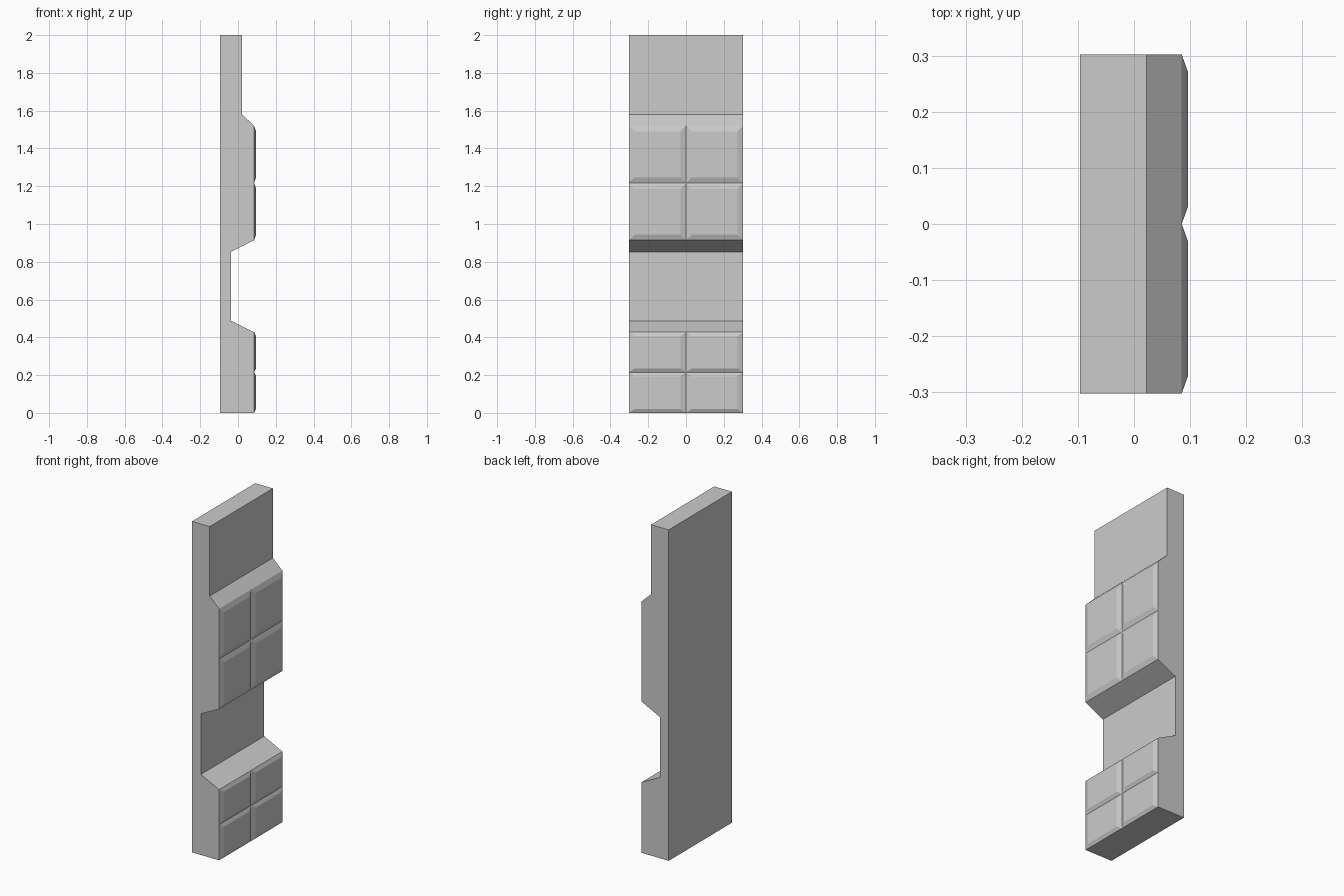
import bpy, bmesh, math
from mathutils import Vector

if "Cube" in bpy.data.objects:
    bpy.data.objects.remove(bpy.data.objects["Cube"])

HALF_Y = 0.302
BACK, FRONT, RAISE = -0.096, 0.085, 0.011

# Side profile (x, z), bottom to top along the stepped front
profile = [(BACK, 0), (FRONT, 0), (FRONT, 0.215), (FRONT, 0.427),
           (-0.036, 0.487), (-0.036, 0.853), (FRONT, 0.914),
           (FRONT, 1.217), (FRONT, 1.52), (0.022, 1.58), (0.022, 2), (BACK, 2)]

bm = bmesh.new()

# Slab: profile swept across y, with a seam down the middle
rows = [[bm.verts.new((x, y, z)) for x, z in profile] for y in (-HALF_Y, 0, HALF_Y)]
n = len(profile)
bm.faces.new(rows[0])
bm.faces.new(rows[2][::-1])
for a, b in zip(rows, rows[1:]):
    for i in range(n):
        j = (i + 1) % n
        bm.faces.new((a[i], b[i], b[j], a[j]))
bmesh.ops.recalc_face_normals(bm, faces=bm.faces)

# Raised tiles: each front square is lifted and shrunk to give bevelled borders
tiles = [f for f in bm.faces if all(abs(v.co.x - FRONT) < 1e-5 for v in f.verts)]
for tile in bmesh.ops.extrude_discrete_faces(bm, faces=tiles)["faces"]:
    centre = tile.calc_center_median()
    for v in tile.verts:
        v.co = centre + (v.co - centre) * 0.8 + Vector((RAISE, 0, 0))

# Merge the flat halves outside the tiles
bmesh.ops.dissolve_limit(bm, angle_limit=math.radians(1), verts=bm.verts, edges=bm.edges)
bmesh.ops.recalc_face_normals(bm, faces=bm.faces)

mesh = bpy.data.meshes.new("wall_panel")
bm.to_mesh(mesh)
bm.free()
panel = bpy.data.objects.new("wall_panel", mesh)
bpy.context.collection.objects.link(panel)
